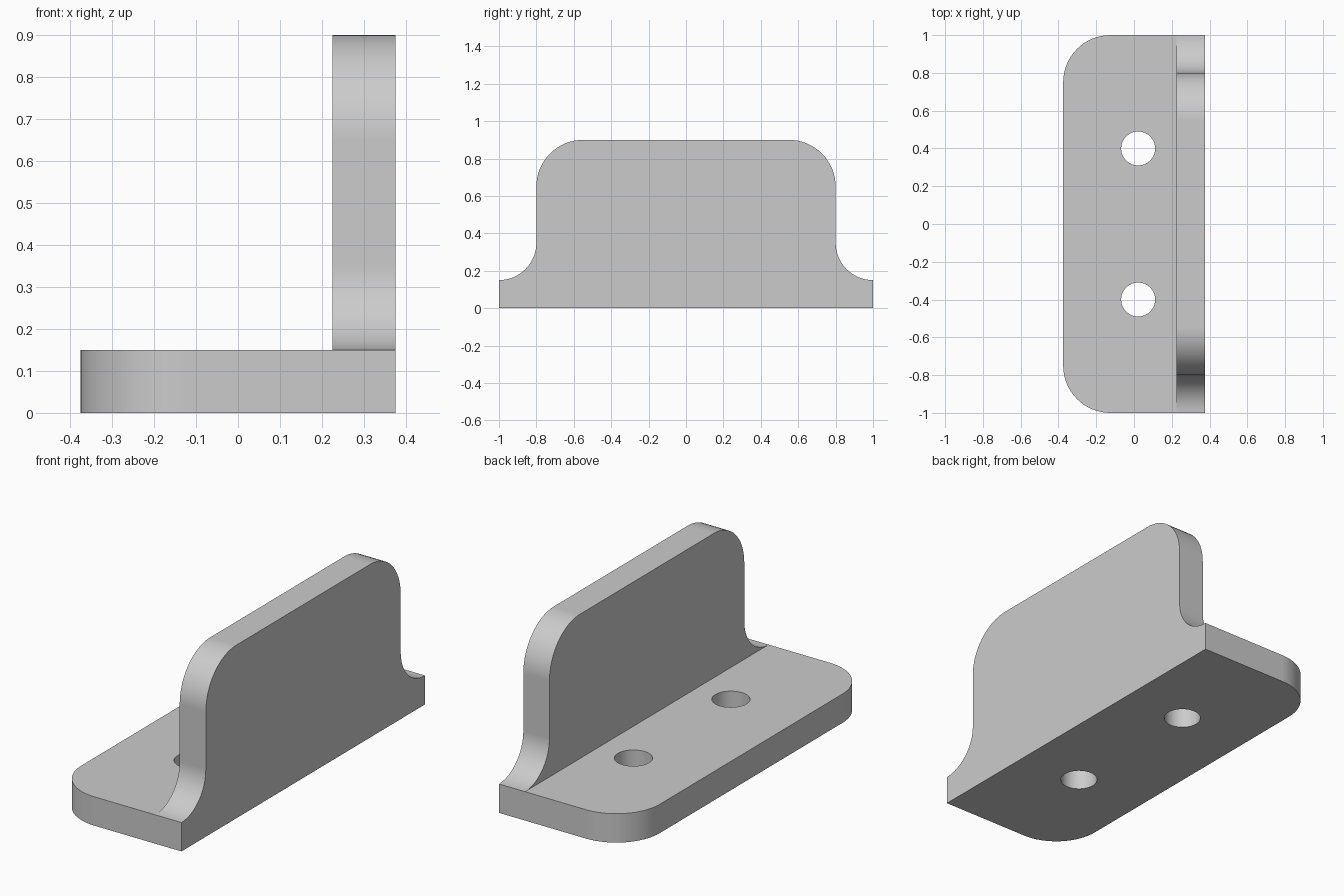
import bpy
import bmesh
from math import radians, cos, sin
from mathutils import Vector

cube = bpy.data.objects.get("Cube")
if cube:
    bpy.data.objects.remove(cube, do_unlink=True)

LENGTH, WIDTH, HEIGHT = 2.0, 0.75, 0.9
THICK = 0.15
CORNER, FILLET, WALL_INSET = 0.25, 0.2, 0.2
HOLE_X, HOLE_Y, HOLE_R = 0.022, 0.4, 0.09
SEGMENTS = 16

# Material
grey = bpy.data.materials.new("plain grey")
grey.use_nodes = True
colour = (0.6, 0.6, 0.6, 1)
grey.diffuse_color = colour
grey.node_tree.nodes["Principled BSDF"].inputs["Base Color"].default_value = colour


def arc(centre, radius, start, end):
    """Points along a circular arc, angles in degrees."""
    step = (end - start) / SEGMENTS
    angles = [radians(start + step * i) for i in range(SEGMENTS + 1)]
    return [(centre[0] + radius * cos(a), centre[1] + radius * sin(a)) for a in angles]


def extrude_profile(name, points, direction):
    """Solid made by sweeping a closed outline of 3D points."""
    bm = bmesh.new()
    face = bm.faces.new([bm.verts.new(p) for p in points])
    swept = bmesh.ops.extrude_face_region(bm, geom=[face], use_keep_orig=True)
    moved = [v for v in swept["geom"] if isinstance(v, bmesh.types.BMVert)]
    bmesh.ops.translate(bm, verts=moved, vec=Vector(direction))
    bmesh.ops.recalc_face_normals(bm, faces=bm.faces)
    mesh = bpy.data.meshes.new(name)
    bm.to_mesh(mesh)
    bm.free()
    mesh.materials.append(grey)
    obj = bpy.data.objects.new(name, mesh)
    bpy.context.collection.objects.link(obj)
    return obj


def combine(target, other, operation):
    """Apply a boolean and discard the other object."""
    mod = target.modifiers.new(operation.lower(), "BOOLEAN")
    mod.operation, mod.solver, mod.object = operation, "EXACT", other
    bpy.context.view_layer.objects.active = target
    bpy.ops.object.modifier_apply(modifier=mod.name)
    bpy.data.objects.remove(other, do_unlink=True)


half_l, half_w = LENGTH / 2, WIDTH / 2
wall_x = half_w - THICK

# Base plate with two rounded outer corners
cx, cy = -half_w + CORNER, half_l - CORNER
outline = [(wall_x, -half_l), (wall_x, half_l)]
outline += arc((cx, cy), CORNER, 90, 180) + arc((cx, -cy), CORNER, 180, 270)
base = extrude_profile("base_plate", [(x, y, 0) for x, y in outline], (0, 0, THICK))

# Upright wall: concave fillet at the foot, rounded top, mirrored in y
wall_y = half_l - WALL_INSET
side = [(half_l, 0)]
side += arc((half_l, THICK + FILLET), FILLET, 270, 180)
side += arc((wall_y - CORNER, HEIGHT - CORNER), CORNER, 0, 90)
outline = side + [(-y, z) for y, z in reversed(side)]
wall = extrude_profile("upright_wall", [(wall_x, y, z) for y, z in outline], (THICK, 0, 0))

combine(base, wall, "UNION")

# Bolt holes
for y in (-HOLE_Y, HOLE_Y):
    bpy.ops.mesh.primitive_cylinder_add(vertices=48, radius=HOLE_R, depth=1, location=(HOLE_X, y, 0))
    cutter = bpy.context.object
    cutter.name = "hole_cutter"
    cutter.hide_render = True
    cutter.data.materials.append(grey)
    combine(base, cutter, "DIFFERENCE")

# Smooth curved sides, keep flat faces flat
base.name = "angle_bracket"
bpy.ops.object.select_all(action="DESELECT")
base.select_set(True)
bpy.context.view_layer.objects.active = base
bpy.ops.object.shade_smooth_by_angle(angle=radians(30))
weighted = base.modifiers.new("weighted_normals", "WEIGHTED_NORMAL")
weighted.keep_sharp = True
